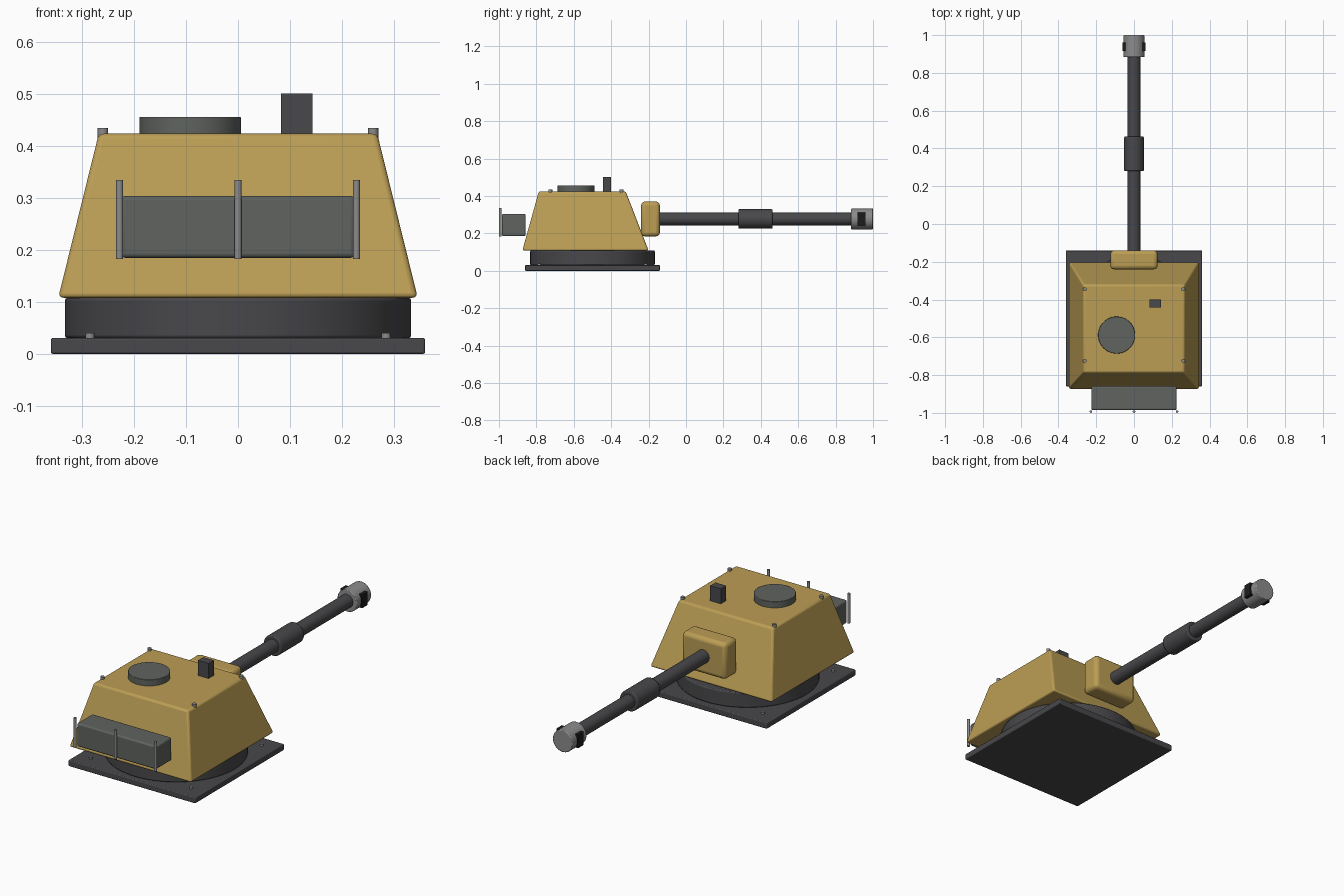
import bpy, bmesh
from math import radians
from mathutils import Matrix, Vector

if "Cube" in bpy.data.objects:
    bpy.data.objects.remove(bpy.data.objects["Cube"])


def material(name, rgb):
    m = bpy.data.materials.new(name)
    m.diffuse_color = (*rgb, 1)
    m.use_nodes = True
    m.node_tree.nodes["Principled BSDF"].inputs["Base Color"].default_value = m.diffuse_color
    return m


TAN = material("tan_paint", (0.50, 0.34, 0.09))
DARK = material("dark_steel", (0.065, 0.065, 0.07))
MID = material("grey_green", (0.115, 0.125, 0.115))
LIGHT = material("bare_steel", (0.26, 0.26, 0.26))
BLACK = material("black_port", (0.012, 0.012, 0.012))


def finish(name, bm, mat, bevel=0.0, segments=3):
    bmesh.ops.recalc_face_normals(bm, faces=bm.faces)
    me = bpy.data.meshes.new(name)
    bm.to_mesh(me)
    bm.free()
    me.materials.append(mat)
    ob = bpy.data.objects.new(name, me)
    bpy.context.collection.objects.link(ob)
    if bevel:
        b = ob.modifiers.new("bevel", 'BEVEL')
        b.width, b.segments = bevel, segments
        b.limit_method = 'ANGLE'
        b.angle_limit = radians(40)
    bpy.ops.object.select_all(action='DESELECT')
    ob.select_set(True)
    bpy.context.view_layer.objects.active = ob
    bpy.ops.object.shade_smooth_by_angle(angle=radians(35))
    return ob


def box(name, lo, hi, mat, bevel=0.0):
    lo, hi = Vector(lo), Vector(hi)
    bm = bmesh.new()
    bmesh.ops.create_cube(bm, size=1, matrix=Matrix.Translation((lo + hi) / 2)
                          @ Matrix.Diagonal((*(hi - lo), 1)))
    return finish(name, bm, mat, bevel)


def cylinder(name, start, end, r, mat, bevel=0.0, sides=48):
    a, b = Vector(start), Vector(end)
    d = b - a
    bm = bmesh.new()
    bmesh.ops.create_cone(bm, cap_ends=True, segments=sides, radius1=r, radius2=r, depth=d.length,
                          matrix=Matrix.Translation((a + b) / 2)
                          @ d.to_track_quat('Z', 'Y').to_matrix().to_4x4())
    return finish(name, bm, mat, bevel, 2)


# Base plate and turning ring
box("base_plate", (-.36, -.86, 0), (.36, -.14, .031), DARK, .004)
cylinder("turret_ring", (0, -.5, .03), (0, -.5, .108), .333, DARK, .005, 64)

# Sloped turret shell, tapering to the roof
bm = bmesh.new()
rings = []
for x, y0, y1, z in ((.346, -.875, -.2, .108), (.268, -.787, -.322, .424)):
    rings.append([bm.verts.new(p) for p in ((-x, y0, z), (x, y0, z), (x, y1, z), (-x, y1, z))])
low, high = rings
bm.faces.new(low[::-1])
bm.faces.new(high)
for i in range(4):
    j = (i + 1) % 4
    bm.faces.new((low[i], low[j], high[j], high[i]))
finish("turret_shell", bm, TAN, .010)

# Gun mantlet, barrel, sleeve and muzzle brake
GZ = .277
box("mantlet", (-.125, -.24, .184), (.125, -.14, .37), TAN, .020)
cylinder("barrel", (0, -.2, GZ), (0, .92, GZ), .034, DARK)
cylinder("barrel_sleeve", (0, .28, GZ), (0, .463, GZ), .052, DARK, .005)
cylinder("muzzle_brake", (0, .883, GZ), (0, 1, GZ), .056, LIGHT, .004)

# Roof hatch and sight block
cylinder("roof_hatch", (-.092, -.588, .415), (-.092, -.588, .456), .098, MID, .002)
box("sight_block", (.083, -.443, .415), (.143, -.400, .501), DARK)

# Rear stowage bin with three upright rails
box("stowage_bin", (-.225, -.985, .185), (.225, -.858, .304), MID, .008)
for x in (-.228, 0, .228):
    cylinder("bin_rail", (x, -.993, .183), (x, -.993, .335), .007, LIGHT, 0, 16)

# Paired side details: muzzle ports, roof bolts and plate bolts
for s in (-1, 1):
    box("muzzle_port", (s * .052 - .010, .917, .243), (s * .052 + .010, .961, .311), BLACK)
    for y in (-.725, -.345):
        cylinder("roof_bolt", (s * .26, y, .415), (s * .26, y, .435), .010, LIGHT, 0, 12)
    for y in (-.785, -.215):
        cylinder("plate_bolt", (s * .285, y, .025), (s * .285, y, .040), .009, LIGHT, 0, 12)
